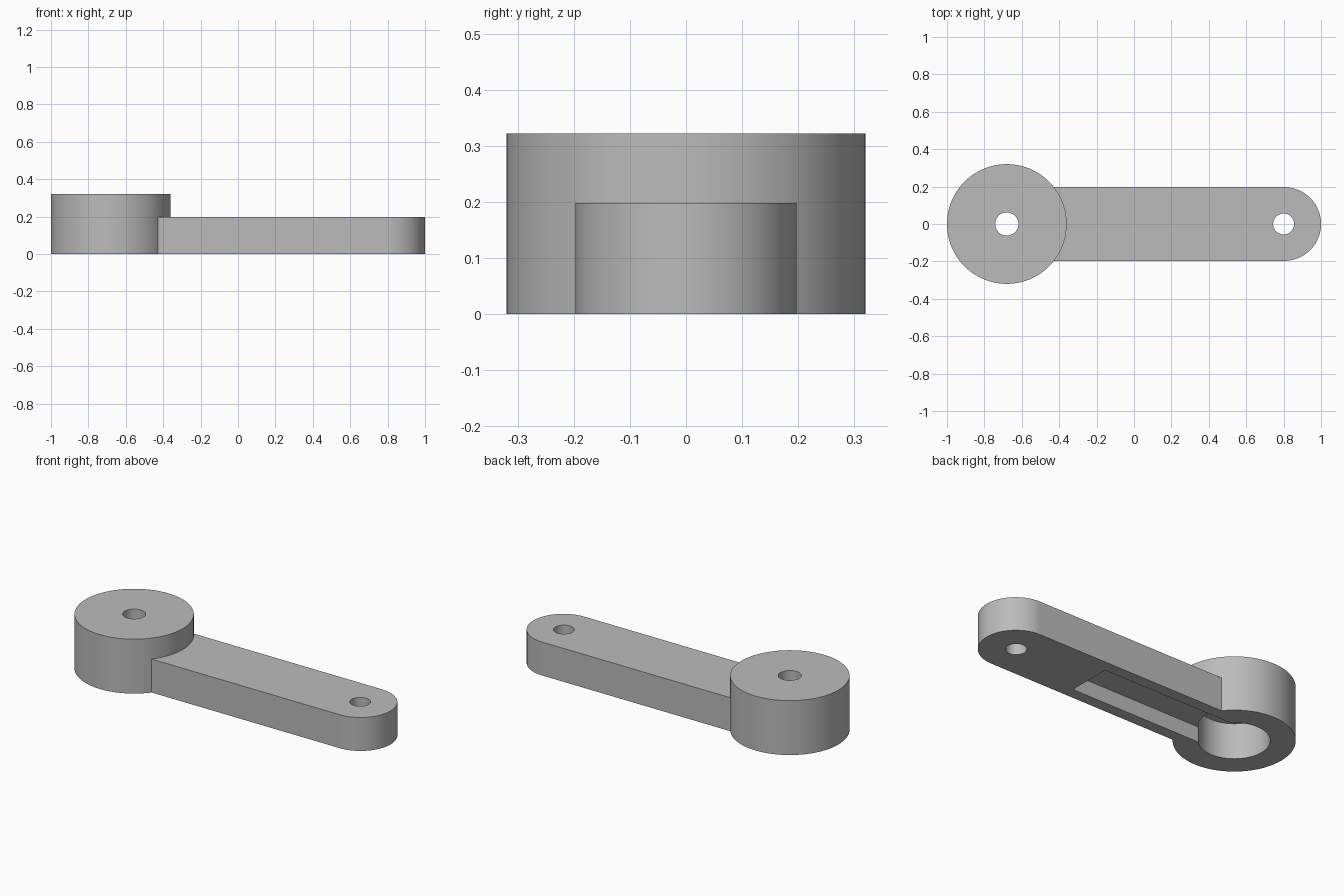
import bpy
import bmesh
from math import cos, sin, pi, radians

cube = bpy.data.objects.get("Cube")
if cube:
    bpy.data.objects.remove(cube, do_unlink=True)

HUB_X, TIP_X = -0.68, 0.803
HUB_R, ARM_R = 0.32, 0.197
HUB_H, ARM_H = 0.322, 0.198

grey = bpy.data.materials.new("plain grey")
grey.use_nodes = True
colour = (0.5, 0.5, 0.5, 1)
grey.diffuse_color = colour
grey.node_tree.nodes["Principled BSDF"].inputs["Base Color"].default_value = colour


def arc(x, radius, start=0, sweep=2 * pi, steps=96):
    """Points along an arc centred on the long axis."""
    return [(x + radius * cos(start + sweep * i / steps),
             radius * sin(start + sweep * i / steps)) for i in range(steps)]


def prism(name, outline, bottom, top):
    """Extrude a flat outline between two heights."""
    bm = bmesh.new()
    base = bm.faces.new([bm.verts.new((x, y, bottom)) for x, y in outline])
    new = bmesh.ops.extrude_face_region(bm, geom=[base])["geom"]
    bmesh.ops.translate(bm, vec=(0, 0, top - bottom),
                        verts=[v for v in new if isinstance(v, bmesh.types.BMVert)])
    bmesh.ops.recalc_face_normals(bm, faces=bm.faces)
    mesh = bpy.data.meshes.new(name)
    bm.to_mesh(mesh)
    bm.free()
    mesh.materials.append(grey)
    obj = bpy.data.objects.new(name, mesh)
    bpy.context.collection.objects.link(obj)
    return obj


def combine(target, other, operation):
    """Apply a boolean and discard the second solid."""
    mod = target.modifiers.new(operation.lower(), "BOOLEAN")
    mod.operation, mod.solver, mod.object = operation, "EXACT", other
    bpy.context.view_layer.objects.active = target
    bpy.ops.object.modifier_apply(modifier=mod.name)
    bpy.data.objects.remove(other, do_unlink=True)


# Round hub joined to a flat arm with a rounded tip
lever = prism("lever_arm", arc(HUB_X, HUB_R), 0, HUB_H)
arm_outline = arc(TIP_X, ARM_R, -pi / 2, pi, 48)
arm_outline += [(TIP_X, ARM_R), (HUB_X, ARM_R), (HUB_X, -ARM_R)]
combine(lever, prism("arm", arm_outline, 0, ARM_H), "UNION")

# Underside socket and slot, then the two through holes
slot = [(HUB_X, -0.13), (0.305, -0.13), (0.305, 0.13), (HUB_X, 0.13)]
cutters = [
    ("socket", arc(HUB_X, 0.187), 0.21),
    ("slot", slot, 0.09),
    ("hub_hole", arc(HUB_X, 0.062, steps=48), 0.5),
    ("tip_hole", arc(TIP_X - 0.003, 0.056, steps=48), 0.5),
]
for name, outline, top in cutters:
    combine(lever, prism(name, outline, -0.1, top), "DIFFERENCE")

# Smooth the round walls and keep the rims sharp
bpy.ops.object.select_all(action="DESELECT")
lever.select_set(True)
bpy.context.view_layer.objects.active = lever
bpy.ops.object.shade_smooth_by_angle(angle=radians(30))
